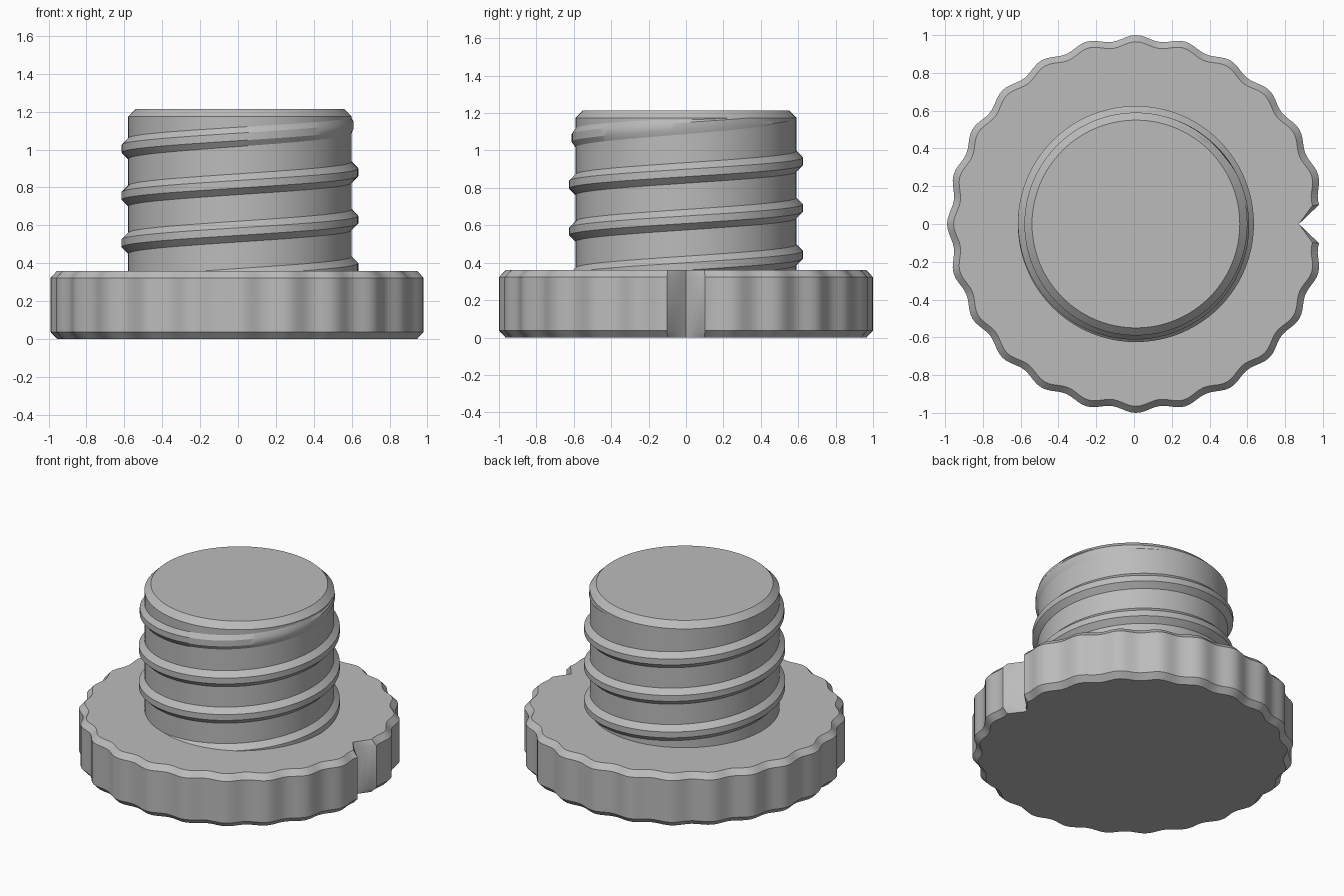
import bpy, bmesh
from math import sin, cos, tau, radians
from mathutils import Vector

old = bpy.data.objects.get("Cube")
if old:
    bpy.data.objects.remove(old, do_unlink=True)

CX = 0.01            # axis of the knob, offset because the notch trims one side
SHAFT_R, TOP_R, TOP_Z = 0.59, 0.55, 1.215
THREAD_R, PITCH = 0.625, 0.25

grey = bpy.data.materials.new("plain grey")
grey.use_nodes = True
grey.diffuse_color = (0.5, 0.5, 0.5, 1)
grey.node_tree.nodes["Principled BSDF"].inputs["Base Color"].default_value = (0.5, 0.5, 0.5, 1)


def loft(name, rings, closed):
    """Skin successive rings of points and cap both ends."""
    bm = bmesh.new()
    rows = [[bm.verts.new(p) for p in ring] for ring in rings]
    n = len(rows[0])
    for a, b in zip(rows, rows[1:]):
        for i in range(n):
            j = (i + 1) % n
            bm.faces.new((a[i], a[j], b[j], b[i]))
    if closed:
        bm.faces.new(rows[0][::-1])
        bm.faces.new(rows[-1])
    bmesh.ops.recalc_face_normals(bm, faces=bm.faces)
    mesh = bpy.data.meshes.new(name)
    bm.to_mesh(mesh)
    bm.free()
    mesh.materials.append(grey)
    ob = bpy.data.objects.new(name, mesh)
    bpy.context.collection.objects.link(ob)
    ob.location.x = CX
    bpy.ops.object.select_all(action='DESELECT')
    ob.select_set(True)
    bpy.context.view_layer.objects.active = ob
    bpy.ops.object.shade_smooth_by_angle(angle=radians(30))
    return ob


# Scalloped grip disc with a V notch on the left side
STEPS, NOTCH = 240, 4


def grip_ring(z, inset):
    def rim(k):
        a = tau * k / STEPS
        r = 0.986 + 0.014 * cos(24 * a) - inset
        return Vector((r * cos(a), r * sin(a), z))
    tip = Vector((0.863, 0, z))
    ring = []
    for k in range(-STEPS // 2, STEPS // 2):
        if abs(k) < NOTCH:
            corner = rim(NOTCH if k >= 0 else -NOTCH)
            ring.append(tip.lerp(corner, abs(k) / NOTCH))
        else:
            ring.append(rim(k))
    return ring


loft("grip_disc", [grip_ring(z, i) for z, i in
                   ((0, 0.035), (0.037, 0), (0.323, 0), (0.36, 0.035))], True)


# Shaft with a chamfered top
def circle(r, z, n=96):
    return [(r * cos(tau * i / n), r * sin(tau * i / n), z) for i in range(n)]


loft("shaft", [circle(SHAFT_R, 0.3), circle(SHAFT_R, 1.175), circle(TOP_R, TOP_Z)], True)

# Right-handed screw thread, fading out into the chamfer
PER_TURN, START_Z, END_Z = 96, 0.13, 1.18
sections = []
for s in range(int((END_Z - START_Z) / PITCH * PER_TURN) + 1):
    a = tau * s / PER_TURN
    zc = START_Z + PITCH * s / PER_TURN
    fade = max(0, (zc - 1.0) / (END_Z - 1.0))
    crest = THREAD_R - 0.035 * fade
    profile = ((SHAFT_R - 0.01, -0.065), (crest, -0.02), (crest, 0.02), (SHAFT_R - 0.01, 0.065))
    ring = []
    for r, dz in profile:
        z = min(zc + dz, TOP_Z - 0.01)
        r = min(r, TOP_R + TOP_Z - z)
        ring.append((r * cos(a), r * sin(a), z))
    sections.append(ring)
loft("screw_thread", sections, True)
